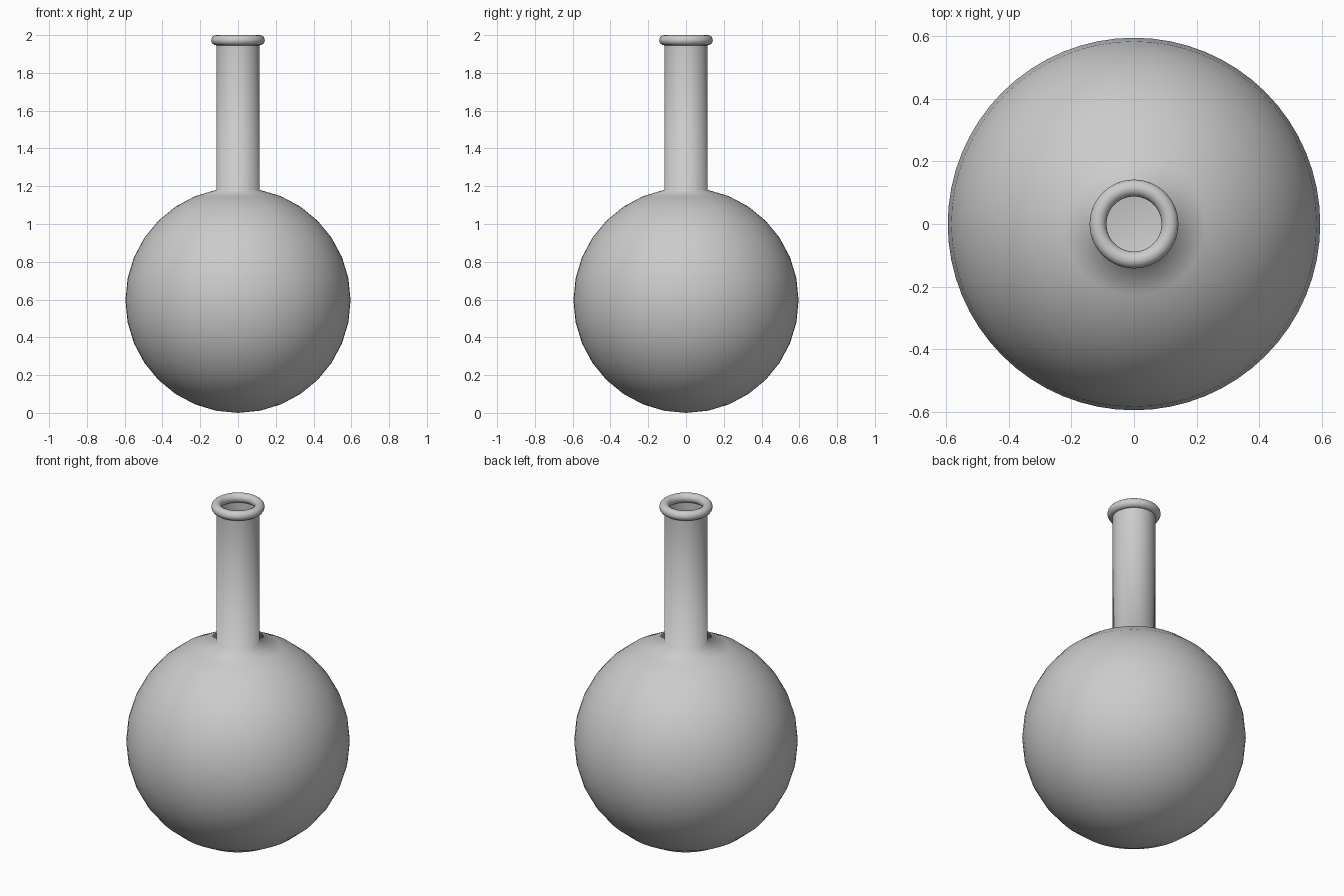
import bpy, bmesh, math

if "Cube" in bpy.data.objects:
    bpy.data.objects.remove(bpy.data.objects["Cube"])

SEG = 64
R = 0.596          # bulb radius
NECK = 0.115       # neck radius
MINOR = 0.027      # lip thickness radius


def lathe(name, profile, closed=False):
    """Revolve (radius, z) points about z into a smooth object."""
    bm = bmesh.new()
    rings = []
    for r, z in profile:
        if r < 1e-6:
            rings.append([bm.verts.new((0, 0, z))] * SEG)
        else:
            rings.append([bm.verts.new((r * math.cos(2 * math.pi * i / SEG),
                                        r * math.sin(2 * math.pi * i / SEG), z))
                          for i in range(SEG)])
    pairs = list(zip(rings, rings[1:]))
    if closed:
        pairs.append((rings[-1], rings[0]))
    for a, b in pairs:
        for i in range(SEG):
            j = (i + 1) % SEG
            loop = list(dict.fromkeys((a[i], a[j], b[j], b[i])))
            bm.faces.new(loop).smooth = True
    bmesh.ops.recalc_face_normals(bm, faces=bm.faces)
    mesh = bpy.data.meshes.new(name)
    bm.to_mesh(mesh)
    bm.free()
    obj = bpy.data.objects.new(name, mesh)
    bpy.context.collection.objects.link(obj)
    return obj


# Round bulb flowing into the open, hollow neck
bulb = [(R * math.sin(math.pi * k / 16), R - R * math.cos(math.pi * k / 16))
        for k in range(15)]
shoulder = R + math.sqrt(R * R - NECK * NECK)
lathe("flask_body", bulb + [(NECK, shoulder), (NECK, 2 - MINOR)])

# Rolled lip at the mouth
lip = [(NECK + MINOR * math.cos(math.pi * k / 8),
        2 - MINOR + MINOR * math.sin(math.pi * k / 8)) for k in range(16)]
lathe("lip_ring", lip, closed=True)
